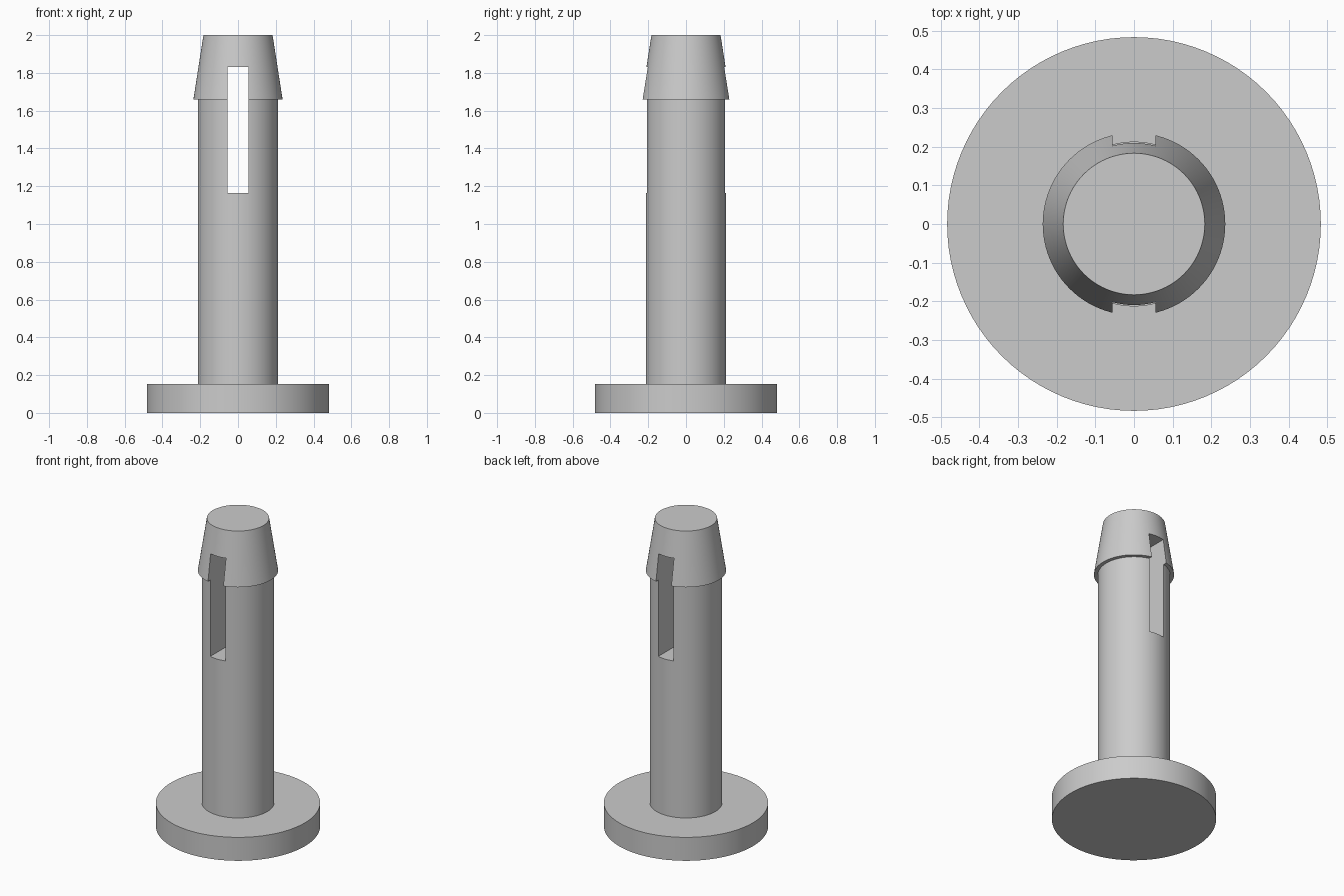
import bpy
import bmesh
import math
from mathutils import Matrix, Vector

SEGMENTS = 96

default_cube = bpy.data.objects.get("Cube")
if default_cube:
    bpy.data.objects.remove(default_cube, do_unlink=True)

# One plain grey plastic
grey = bpy.data.materials.new("plain_grey")
grey.use_nodes = True
colour = (0.6, 0.6, 0.6, 1.0)
grey.diffuse_color = colour
grey.node_tree.nodes["Principled BSDF"].inputs["Base Color"].default_value = colour


def make_object(name, bm):
    bmesh.ops.recalc_face_normals(bm, faces=bm.faces)
    mesh = bpy.data.meshes.new(name)
    bm.to_mesh(mesh)
    bm.free()
    mesh.materials.append(grey)
    obj = bpy.data.objects.new(name, mesh)
    bpy.context.collection.objects.link(obj)
    return obj


def lathe(name, profile):
    """Turn a (radius, height) profile into a closed solid around z."""
    bm = bmesh.new()
    rings = []
    for radius, height in profile:
        angles = [math.tau * i / SEGMENTS for i in range(SEGMENTS)]
        rings.append([bm.verts.new((radius * math.cos(a), radius * math.sin(a), height))
                      for a in angles])
    for low, high in zip(rings, rings[1:]):
        for i in range(SEGMENTS):
            j = (i + 1) % SEGMENTS
            bm.faces.new((low[i], low[j], high[j], high[i]))
    bm.faces.new(rings[0][::-1])
    bm.faces.new(rings[-1])
    return make_object(name, bm)


def box(name, low, high):
    low, high = Vector(low), Vector(high)
    bm = bmesh.new()
    place = Matrix.Translation((low + high) / 2) @ Matrix.Diagonal((high - low).to_4d())
    place[3][3] = 1
    bmesh.ops.create_cube(bm, size=1, matrix=place)
    return make_object(name, bm)


# Pin: round flange, straight shaft and tapered barbed head
pin = lathe("flanged_pin", [
    (0.483, 0), (0.483, 0.152),      # flange
    (0.213, 0.152), (0.213, 1.66),   # shaft
    (0.236, 1.66), (0.183, 2),       # head
])

# Slot running front to back through shaft and head
cutter = box("slot_cutter", (-0.055, -1, 1.165), (0.055, 1, 1.83))
cutter.hide_render = True

bpy.ops.object.select_all(action="DESELECT")
pin.select_set(True)
bpy.context.view_layer.objects.active = pin
cut = pin.modifiers.new("slot", "BOOLEAN")
cut.operation = "DIFFERENCE"
cut.solver = "EXACT"
cut.object = cutter
bpy.ops.object.modifier_apply(modifier=cut.name)
bpy.data.objects.remove(cutter, do_unlink=True)

# Smooth round walls with crisp rims
bpy.ops.object.shade_smooth_by_angle(angle=math.radians(30))
